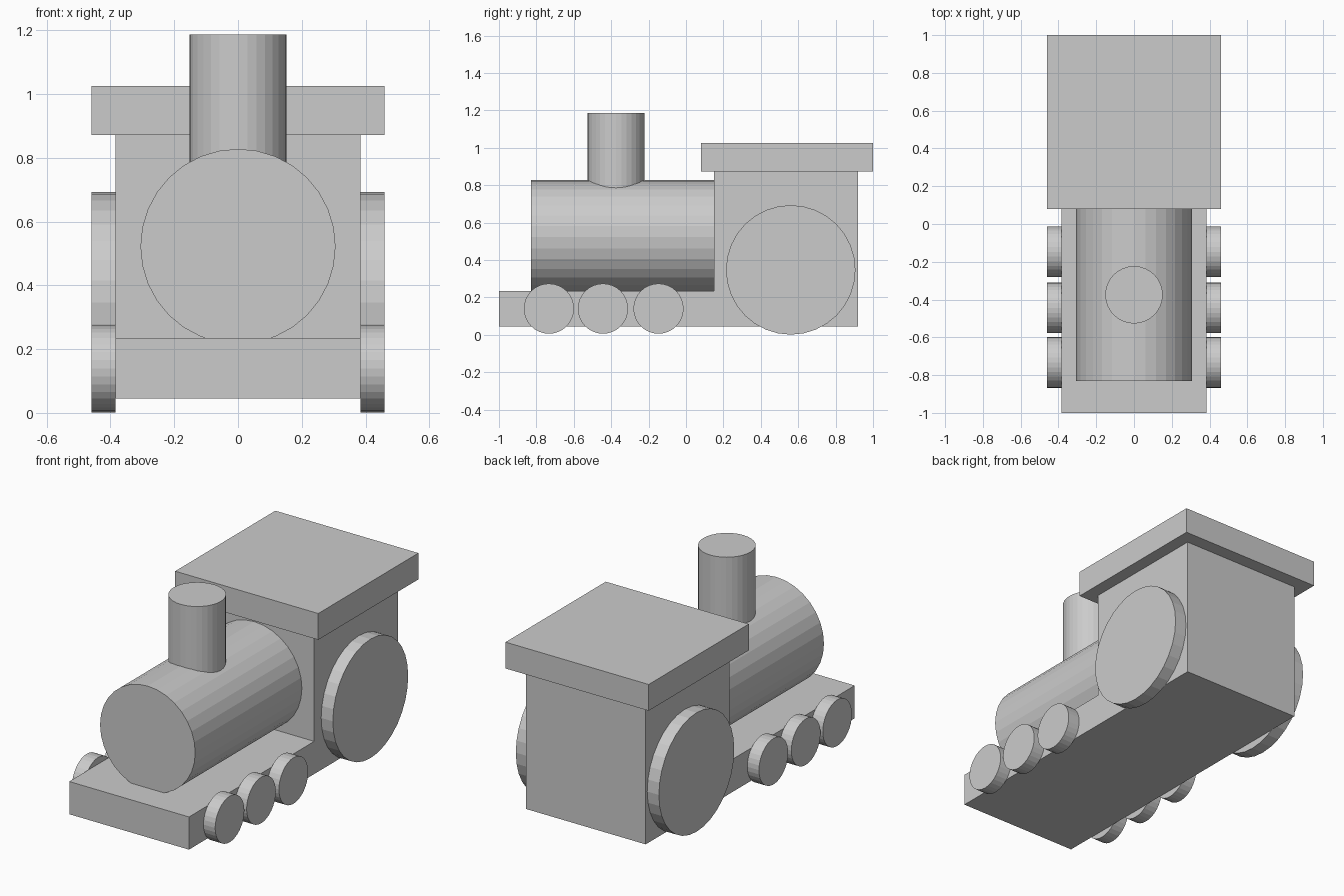
import bpy
from math import pi

cube = bpy.data.objects.get("Cube")
if cube:
    bpy.data.objects.remove(cube, do_unlink=True)

# Single plain grey
grey = bpy.data.materials.new("plain_grey")
grey.use_nodes = True
COLOUR = (0.6, 0.6, 0.6, 1)
grey.diffuse_color = COLOUR
grey.node_tree.nodes["Principled BSDF"].inputs["Base Color"].default_value = COLOUR


def finish(name):
    obj = bpy.context.object
    obj.name = name
    obj.data.materials.append(grey)
    return obj


def box(name, half_width, y_range, z_range):
    """Box centred on x, spanning the given y and z ranges."""
    (y0, y1), (z0, z1) = y_range, z_range
    bpy.ops.mesh.primitive_cube_add(size=1, location=(0, (y0 + y1) / 2, (z0 + z1) / 2))
    obj = finish(name)
    obj.scale = (2 * half_width, y1 - y0, z1 - z0)
    bpy.ops.object.transform_apply(location=False, rotation=False, scale=True)
    return obj


def cylinder(name, radius, depth, location, rotation=(0, 0, 0)):
    bpy.ops.mesh.primitive_cylinder_add(vertices=32, radius=radius, depth=depth,
                                        location=location, rotation=rotation)
    return finish(name)


# Body
CAB_HALF = 0.385
box("chassis", CAB_HALF, (-1, 0.15), (0.045, 0.235))
box("cab", CAB_HALF, (0.15, 0.92), (0.045, 0.872))
box("roof", 0.46, (0.08, 1), (0.872, 1.025))

# Boiler and chimney
cylinder("boiler", 0.306, 0.98, (0, -0.34, 0.522), (pi / 2, 0, 0))
cylinder("chimney", 0.152, 0.487, (0, -0.375, 0.9435))

# Wheels on both sides
WHEELS = {
    "rear_wheel": (0.56, 0.347, 0.346),
    "front_wheel": (-0.733, 0.14, 0.134),
    "second_wheel": (-0.444, 0.14, 0.134),
    "third_wheel": (-0.147, 0.14, 0.134),
}
THICK = 0.075
for side, sign in (("left", 1), ("right", -1)):
    for name, (y, z, radius) in WHEELS.items():
        x = sign * (CAB_HALF + THICK / 2)
        cylinder(f"{side}_{name}", radius, THICK, (x, y, z), (0, pi / 2, 0))
